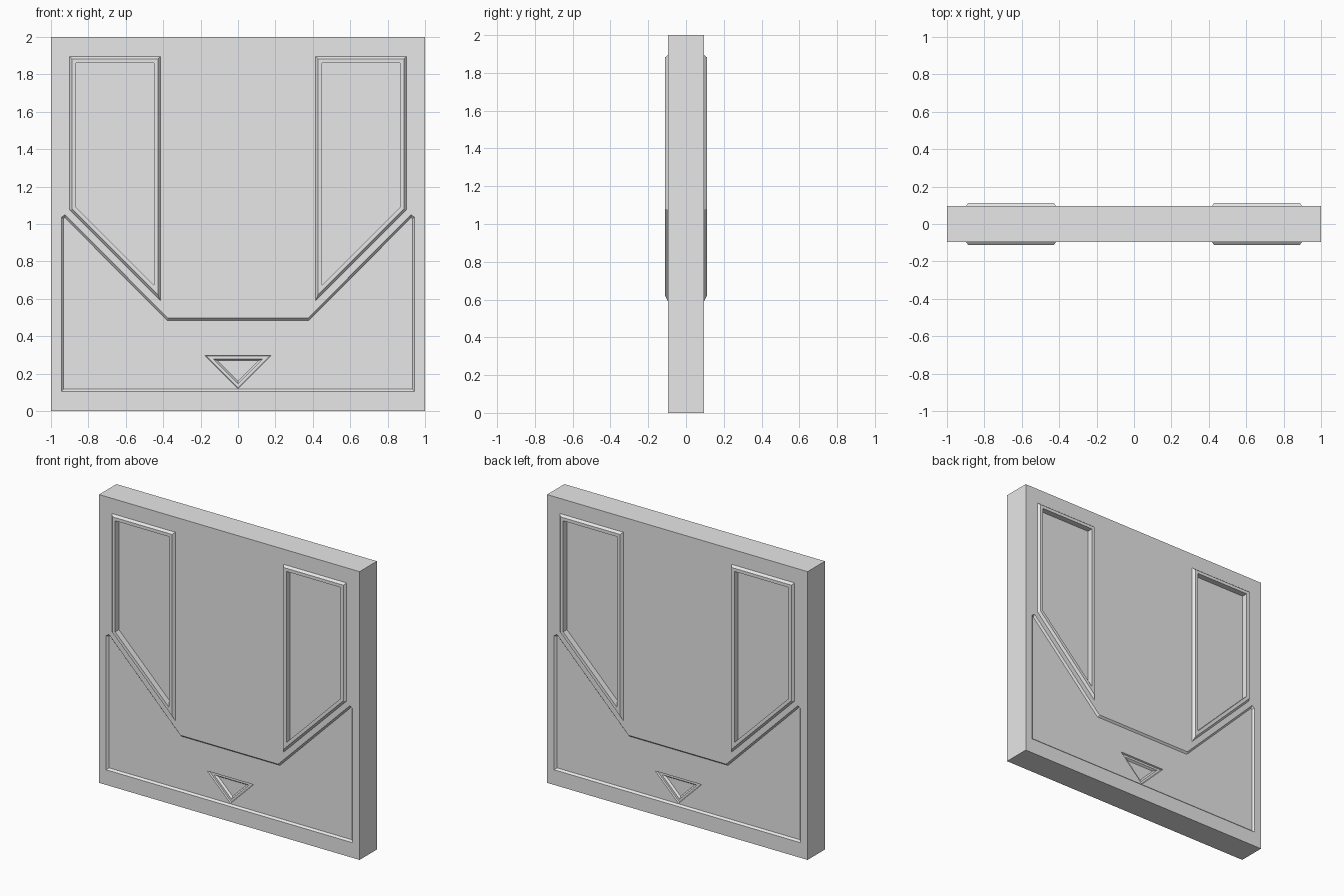
import bpy, bmesh
from mathutils import Vector

cube = bpy.data.objects.get("Cube")
if cube:
    bpy.data.objects.remove(cube, do_unlink=True)

grey = bpy.data.materials.new("light grey")
grey.use_nodes = True
grey.diffuse_color = (0.8, 0.8, 0.8, 1)
grey.node_tree.nodes["Principled BSDF"].inputs["Base Color"].default_value = (0.8, 0.8, 0.8, 1)

FACE = 0.095  # half thickness of the slab


def inset(poly, d):
    """Move every edge of a counter-clockwise outline inward by d."""
    pts, out = [Vector(p) for p in poly], []
    for i, p in enumerate(pts):
        a = (p - pts[i - 1]).normalized()
        b = (pts[(i + 1) % len(pts)] - p).normalized()
        na, nb = Vector((-a.y, a.x)), Vector((-b.y, b.x))
        out.append(p + (na + nb) * d / (1 + na.dot(nb)))
    return out


def loft(name, loops, side, ring=False):
    """Bridge outlines placed at given depths; cap the ends or close into a ring."""
    bm = bmesh.new()
    rows = [[bm.verts.new((p[0], side * y, p[1])) for p in poly] for poly, y in loops]
    n = len(rows[0])
    pairs = list(zip(rows, rows[1:])) + ([(rows[-1], rows[0])] if ring else [])
    for lo, hi in pairs:
        for i in range(n):
            j = (i + 1) % n
            bm.faces.new((lo[i], lo[j], hi[j], hi[i]))
    if not ring:
        bm.faces.new(rows[0])
        bm.faces.new(rows[-1])
    bmesh.ops.recalc_face_normals(bm, faces=bm.faces)
    me = bpy.data.meshes.new(name)
    bm.to_mesh(me)
    bm.free()
    me.materials.append(grey)
    ob = bpy.data.objects.new(name, me)
    bpy.context.collection.objects.link(ob)
    return ob


def mirrored(poly):
    return [(-x, z) for x, z in reversed(poly)]


def carve(target, poly, top, floor, slope, side):
    """Sink a recess with sloping walls into the target."""
    cutter = loft("recess_cutter", [(poly, 0.14), (poly, top), (inset(poly, slope), floor)], side)
    cutter.hide_render = True
    mod = target.modifiers.new("recess", "BOOLEAN")
    mod.operation, mod.solver, mod.object = "DIFFERENCE", "EXACT", cutter
    bpy.context.view_layer.objects.active = target
    bpy.ops.object.modifier_apply(modifier=mod.name)
    bpy.data.objects.remove(cutter, do_unlink=True)


# Outlines as (x, z), counter-clockwise
square = [(-1, 0), (1, 0), (1, 2), (-1, 2)]
right_frame = [(-0.90, 1.075), (-0.415, 0.59), (-0.415, 1.895), (-0.90, 1.895)]
lower_panel = [(-0.945, 0.105), (0.945, 0.105), (0.945, 1.035), (0.925, 1.05),
               (0.375, 0.497), (-0.375, 0.497), (-0.925, 1.05), (-0.945, 1.035)]
triangle = [(0, 0.12), (0.178, 0.297), (-0.178, 0.297)]

slab = loft("slab", [(square, -FACE), (square, FACE)], 1)

for side, label in ((-1, "front"), (1, "back")):
    # Sunken lower panel and stepped triangle
    carve(slab, lower_panel, FACE, 0.082, 0.012, side)
    carve(slab, triangle, 0.082, 0.072, 0.004, side)
    carve(slab, inset(triangle, 0.018), 0.072, 0.058, 0.010, side)
    # Raised frames around sunken windows
    for outline, hand in ((right_frame, "right"), (mirrored(right_frame), "left")):
        hole = inset(outline, 0.035)
        carve(slab, hole, FACE, 0.07, 0.0, side)
        loft(f"{label}_{hand}_frame",
             [(outline, FACE - 0.005), (outline, FACE), (inset(outline, 0.013), 0.111),
              (hole, 0.111), (hole, FACE - 0.005)], side, ring=True)
